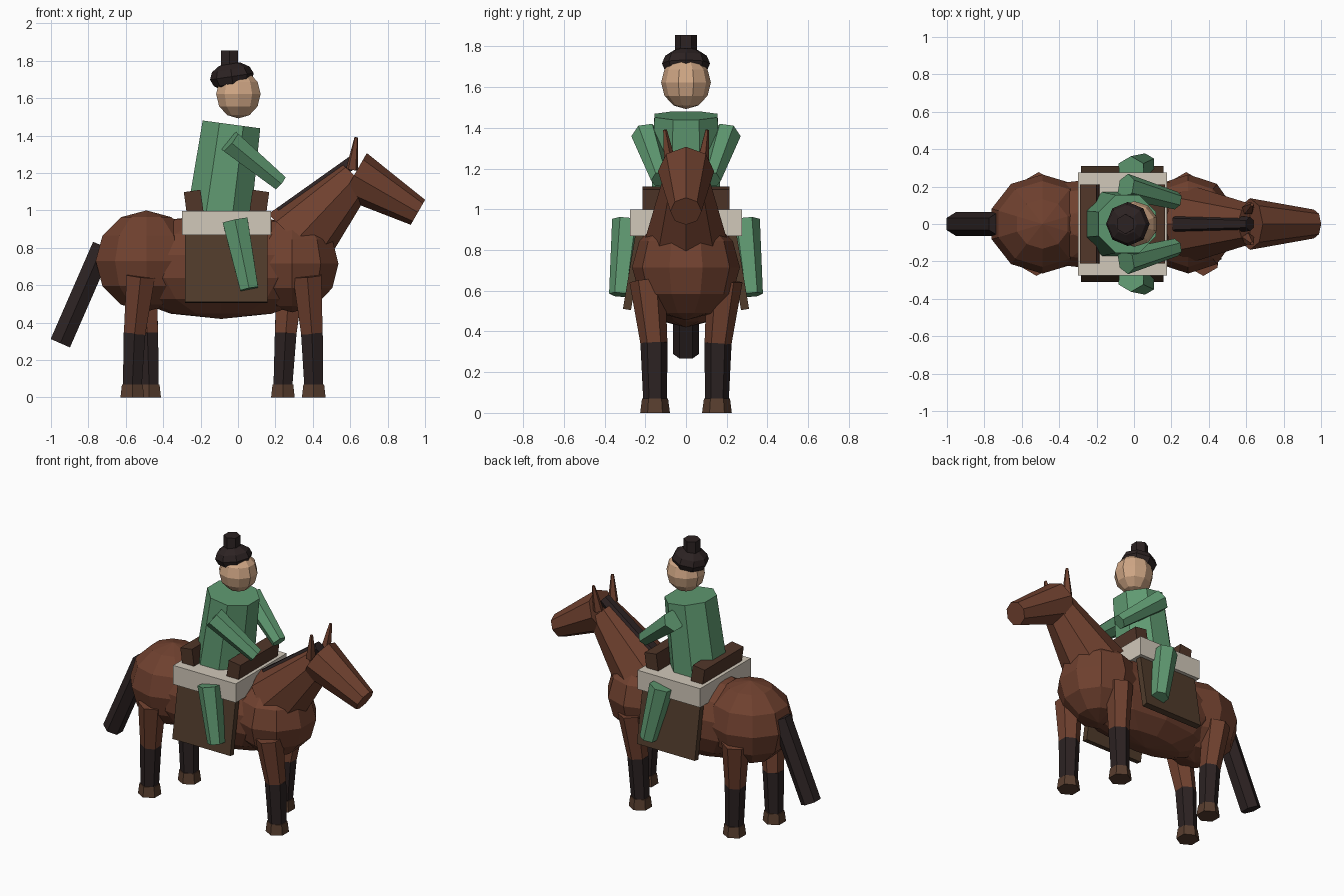
import bpy, bmesh, math
from mathutils import Vector, Matrix

cube = bpy.data.objects.get("Cube")
if cube:
    bpy.data.objects.remove(cube, do_unlink=True)


def material(name, r, g, b):
    m = bpy.data.materials.new(name)
    m.diffuse_color = (r, g, b, 1)
    m.use_nodes = True
    m.node_tree.nodes["Principled BSDF"].inputs["Base Color"].default_value = (r, g, b, 1)
    return m


COAT = material("chestnut coat", .16, .052, .028)
DARK = material("dark hair", .025, .016, .016)
HORN = material("hoof horn", .098, .048, .028)
LEATHER = material("skirt leather", .08, .044, .024)
WOOD = material("saddle wood", .082, .037, .022)
CREAM = material("cream cloth", .64, .58, .49)
GREEN = material("green robe", .115, .32, .165)
SKIN = material("skin", .63, .385, .235)


def finish(name, bm, mat):
    bmesh.ops.recalc_face_normals(bm, faces=bm.faces)
    mesh = bpy.data.meshes.new(name)
    bm.to_mesh(mesh)
    bm.free()
    mesh.materials.append(mat)
    obj = bpy.data.objects.new(name, mesh)
    bpy.context.scene.collection.objects.link(obj)
    return obj


def limb(name, start, end, r1, r2, mat, sides=6, phase=0.0):
    """Capped tapered prism between two points, first corner towards y."""
    a, b = Vector(start), Vector(end)
    axis = (b - a).normalized()
    u = Vector((0, 1, 0))
    u = (u - axis * u.dot(axis)).normalized()
    v = axis.cross(u)
    bm = bmesh.new()
    rings = []
    for centre, r in ((a, r1), (b, r2)):
        ring = []
        for i in range(sides):
            t = phase + math.tau * i / sides
            ring.append(bm.verts.new(centre + r * (u * math.cos(t) + v * math.sin(t))))
        rings.append(ring)
    low, high = rings
    bm.faces.new(low)
    bm.faces.new(high)
    for i in range(sides):
        j = (i + 1) % sides
        bm.faces.new((low[i], low[j], high[j], high[i]))
    return finish(name, bm, mat)


def ball(name, centre, radii, mat, segments=10, rings=6, tilt=0.0):
    bm = bmesh.new()
    bmesh.ops.create_uvsphere(bm, u_segments=segments, v_segments=rings, radius=1)
    bm.transform(Matrix.Translation(centre) @ Matrix.Rotation(tilt, 4, 'Y')
                 @ Matrix.Diagonal((*radii, 1)))
    return finish(name, bm, mat)


def block(name, centre, size, mat, angle=0.0, axis='Y'):
    bm = bmesh.new()
    bmesh.ops.create_cube(bm, size=1)
    bm.transform(Matrix.Translation(centre) @ Matrix.Rotation(angle, 4, axis)
                 @ Matrix.Diagonal((*size, 1)))
    return finish(name, bm, mat)


# Horse trunk
ball("barrel", (-.09, 0, .70), (.62, .26, .28), COAT, 12, 7)
ball("rump", (-.49, 0, .73), (.285, .265, .27), COAT)
ball("chest", (.29, 0, .715), (.26, .265, .26), COAT)

# Neck, head, mane and tail
limb("neck", (.31, 0, .84), (.63, 0, 1.18), .205, .105, COAT, 8)
limb("horse_head", (.62, 0, 1.187), (.962, 0, .99), .138, .077, COAT, 8)
limb("mane", (.24, 0, .97), (.62, 0, 1.265), .062, .038, DARK)
limb("tail", (-.723, 0, .81), (-.95, 0, .29), .065, .065, DARK)

# Horse legs: side, name, then x at the top, knee and hoof
legs = (
    (-1, "right_front", .37, .395, .405),
    (1, "left_front", .28, .255, .24),
    (-1, "right_hind", -.52, -.553, -.565),
    (1, "left_hind", -.51, -.485, -.475),
)
for s, name, top, knee, foot in legs:
    limb(name + "_upper_leg", (top, s * .19, .65), (knee, s * .157, .34), .088, .066, COAT)
    limb(name + "_lower_leg", (knee, s * .157, .345), (foot, s * .152, .06), .067, .058, DARK)
    limb(name + "_hoof", (foot, s * .152, .07), (foot, s * .152, 0), .064, .073, HORN)

# Saddle
block("saddle_cloth", (-.062, 0, .933), (.476, .55, .13), CREAM)
block("cantle", (-.235, 0, 1.03), (.09, .425, .15), WOOD, -.14)
block("pommel", (.112, 0, 1.03), (.09, .425, .15), WOOD, .14)

# Paired parts on both sides
for s, side in ((-1, "right"), (1, "left")):
    limb(side + "_ear", (.61, s * .08, 1.22), (.632, s * .104, 1.39), .034, .01, COAT, 5)
    block(side + "_saddle_skirt", (-.063, s * .258, .70), (.44, .04, .39), LEATHER, s * .165, 'X')
    limb(side + "_arm", (-.043, s * .2, 1.368), (.225, s * .125, 1.148), .07, .048, GREEN)
    limb(side + "_leg", (-.015, s * .285, .945), (.06, s * .322, .58), .078, .056, GREEN)

# Rider torso and head
limb("robe", (-.1, 0, .98), (-.035, 0, 1.46), .185, .168, GREEN, 8, math.pi / 8)
ball("rider_head", (.002, 0, 1.622), (.125, .122, .13), SKIN)
ball("hair", (-.033, 0, 1.716), (.118, .118, .076), DARK, 8, 6, -.15)
limb("topknot", (-.044, 0, 1.76), (-.046, 0, 1.855), .053, .053, DARK)
